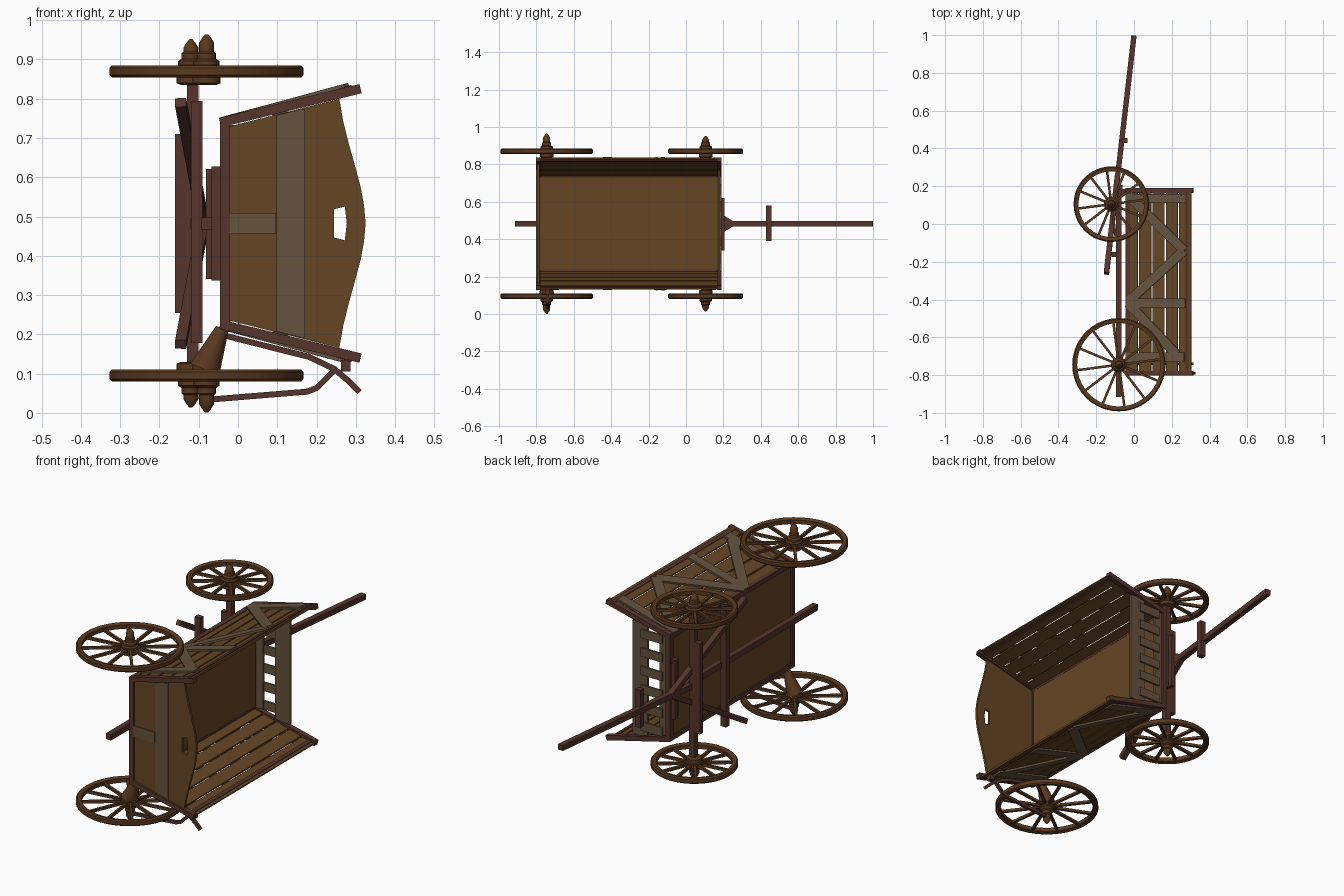
import bpy, bmesh
from math import pi, cos, sin
from mathutils import Vector, Matrix

if "Cube" in bpy.data.objects:
    bpy.data.objects.remove(bpy.data.objects["Cube"])

C = 0.4825  # mid plane of the overturned wagon (world z is its width, x its height)


def mat(name, *rgb):
    m = bpy.data.materials.new(name)
    m.diffuse_color = (*rgb, 1)
    m.use_nodes = True
    m.node_tree.nodes["Principled BSDF"].inputs["Base Color"].default_value = m.diffuse_color
    return m


PLANK = mat("plank_wood", .13, .06, .017)
RED = mat("red_wood", .09, .035, .024)
GREY = mat("grey_wood", .13, .085, .048)
WHEEL = mat("wheel_wood", .1, .04, .013)


def finish(name, bm, m, smooth=False):
    bmesh.ops.recalc_face_normals(bm, faces=bm.faces)
    me = bpy.data.meshes.new(name)
    bm.to_mesh(me)
    bm.free()
    me.materials.append(m)
    ob = bpy.data.objects.new(name, me)
    bpy.context.collection.objects.link(ob)
    if smooth:
        bpy.context.view_layer.objects.active = ob
        ob.select_set(True)
        bpy.ops.object.shade_smooth_by_angle(angle=0.6)
        ob.select_set(False)
    return ob


def add_beam(bm, p, q, w, t, n):
    """Box from p to q, t thick along n and w wide across."""
    p, q, n = Vector(p), Vector(q), Vector(n)
    d = q - p
    y = d.cross(n).normalized()
    z = y.cross(d).normalized()
    M = Matrix((d, y * w, z * t)).transposed().to_4x4()
    M.translation = (p + q) / 2
    bmesh.ops.create_cube(bm, size=1, matrix=M)


def beam(name, p, q, w, t, m, n=(1, 0, 0)):
    bm = bmesh.new()
    add_beam(bm, p, q, w, t, n)
    return finish(name, bm, m)


def box(name, x, y, z, m):
    bm = bmesh.new()
    M = Matrix.Diagonal((x[1] - x[0], y[1] - y[0], z[1] - z[0], 1))
    M.translation = (sum(x) / 2, sum(y) / 2, sum(z) / 2)
    bmesh.ops.create_cube(bm, size=1, matrix=M)
    return finish(name, bm, m)


def lathe(bm, prof, M, n, closed=False):
    rings = [[bm.verts.new(M @ Vector((r * cos(2 * pi * i / n), r * sin(2 * pi * i / n), z)))
              for i in range(n)] for r, z in prof]
    for a, b in list(zip(rings, rings[1:])) + ([(rings[-1], rings[0])] if closed else []):
        for i in range(n):
            bm.faces.new((a[i], a[(i + 1) % n], b[(i + 1) % n], b[i]))
    if not closed:
        bm.faces.new(rings[0])
        bm.faces.new(rings[-1])


def wheel(name, x, y, s, R, spokes, tip):
    M = Matrix.Translation((x, y, C + s * .387)) @ Matrix.Diagonal((1, 1, s, 1))
    bm = bmesh.new()
    # rim
    lathe(bm, [(R - .026, -.010), (R - .006, -.015), (R, -.009), (R, .009),
               (R - .006, .015), (R - .026, .010)], M, 40, True)
    # hub
    lathe(bm, [(.026, -.034), (.036, -.03), (.036, -.014), (.04, -.01), (.04, .01),
               (.033, .016), (.033, .026), (.024, .032), (.024, .046), (.019, .05),
               (.019, tip - .022), (.012, tip - .01), (.004, tip)], M, 16)
    # spokes
    for i in range(spokes):
        a = 2 * pi * (i + .25) / spokes
        u = Vector((cos(a), sin(a), 0))
        add_beam(bm, M @ (u * .03), M @ (u * (R - .015)), .013, .013, (0, 0, 1))
    finish(name, bm, WHEEL, True)


for s, side in ((1, "upper"), (-1, "lower")):
    wheel(side + "_rear_wheel", -.08, -.745, s, .247, 12, .0945)
    wheel(side + "_front_wheel", -.12, .105, s, .2, 12, .082)

    nrm = Vector((-.27, 0, s)).normalized()

    def S(x, y, off=0.0):
        return (x, y, C + s * (.2535 + .27 * (x + .045) + off))

    # flared side planks
    for i in range(5):
        x = -.012 + .071 * i
        beam(f"{side}_side_plank_{i}", S(x, -.79), S(x, .175), .065, .009, PLANK, nrm)
    # corner posts and top rail
    for y, end in ((-.79, "rear"), (.178, "front")):
        beam(f"{side}_{end}_post", (-.04, y, C + s * .258), (.312, y, C + s * .343),
             .026, .024, RED, nrm)
    beam(side + "_top_rail", S(.282, -.79), S(.282, .18), .018, .018, RED, nrm)
    beam(side + "_bottom_rail", (-.033, -.79, C + s * .256), (-.033, .18, C + s * .256), .024, .024, RED)
    # zigzag braces outside
    for i, (a, b, c, d) in enumerate(((-.04, .135, .27, .135), (-.03, .15, .265, -.14),
                                      (.265, -.14, -.03, -.41), (-.04, -.42, .272, -.42),
                                      (-.03, -.42, .225, -.69), (-.04, -.705, .265, -.705))):
        beam(f"{side}_brace_{i}", S(a, b, .011), S(c, d, .012), .05, .009, GREY, nrm)
    # hounds splaying from the pole to the sway bar
    beam(side + "_hound", (-.088, .25, C), (-.146, -.262, C + s * .308), .026, .028, RED)

# bed floor and end sills
box("floor", (-.038, -.022), (-.79, .175), (C - .255, C + .255), PLANK)
for y, end in ((-.79, "rear"), (.178, "front")):
    box(end + "_sill", (-.046, -.02), (y - .013, y + .013), (C - .268, C + .268), RED)

# tailgate with curved top and hand hole
half = [(-.03, .245), (.258, .317), (.268, .26), (.283, .2), (.297, .15), (.313, .09), (.321, .045)]
outline = [(x, C - h) for x, h in half] + [(.325, C)] + [(x, C + h) for x, h in reversed(half)]
bm = bmesh.new()
hole = [(.245, C - .036), (.272, C - .043), (.277, C), (.272, C + .043), (.245, C + .036)]
edges = []
for loop in (outline, hole):
    vs = [bm.verts.new((x, -.79, z)) for x, z in loop]
    edges += [bm.edges.new((vs[i], vs[i - 1])) for i in range(len(vs))]
bmesh.ops.triangle_fill(bm, edges=edges, use_beauty=True)
ob = finish("tailgate", bm, PLANK)
mod = ob.modifiers.new("thickness", 'SOLIDIFY')
mod.thickness, mod.offset = .012, 0
bm = bmesh.new()
quad = [(.098, C - .275), (.17, C - .293), (.17, C + .293), (.098, C + .275)]
f = bm.faces.new([bm.verts.new((x, -.801, z)) for x, z in quad])
ext = bmesh.ops.extrude_face_region(bm, geom=[f])
bmesh.ops.translate(bm, vec=(0, .01, 0), verts=[v for v in ext["geom"] if isinstance(v, bmesh.types.BMVert)])
finish("tailgate_batten", bm, GREY)
box("tailgate_upright", (-.02, .097), (-.801, -.79), (C - .027, C + .027), GREY)

# slatted front board
box("front_board_low", (-.03, .02), (.17, .182), (C - .25, C + .25), GREY)
box("front_board_high", (.088, .17), (.17, .182), (C - .285, C + .285), GREY)
for i in range(6):
    z = C + .093 * (i - 2.5)
    box(f"front_slat_{i}", (0, .12), (.18, .19), (z - .022, z + .022), GREY)

# undercarriage
box("reach_beam", (-.094, -.066), (-.915, .2), (C - .015, C + .015), RED)
box("front_axle", (-.13, -.1), (.091, .119), (C - .36, C + .36), RED)
box("axle_stiffener", (-.16, -.13), (.092, .118), (C - .228, C + .228), RED)
box("sway_bar", (-.12, -.09), (-.175, -.147), (C - .305, C + .312), RED)
box("front_bolster", (-.082, -.062), (.18, .206), (C - .142, C + .138), RED)
box("bed_bolster", (-.068, -.045), (.155, .185), (C - .145, C + .145), RED)
# drawing pole with crossbar
beam("pole", (-.107, .08, C), (.0, .998, C), .028, .028, RED)
box("pole_crossbar", (-.065, -.035), (.428, .456), (C - .093, C + .097), RED)

# tapered support from the lower rear hub to the bed
p, q = Vector((-.085, -.745, .11)), Vector((-.04, -.745, .215))
bm = bmesh.new()
M = Matrix.Translation(p) @ (q - p).to_track_quat('Z', 'Y').to_matrix().to_4x4()
lathe(bm, [(.04, 0), (.034, .03), (.017, (q - p).length)], M, 12)
finish("hub_support", bm, WHEEL, True)

# brake levers: bent square bars
for name, pts in (("brake_rod", [(-.07, .034), (.175, .054), (.2, .063), (.217, .08), (.245, .108)]),
                  ("brake_lever", [(-.03, .196), (.1, .163), (.18, .143), (.245, .112), (.285, .078), (.308, .055)])):
    bm = bmesh.new()
    for a, b in zip(pts, pts[1:]):
        A, B = Vector((a[0], -.74, a[1])), Vector((b[0], -.74, b[1]))
        e = (B - A).normalized() * .003
        add_beam(bm, A - e, B + e, .015, .015, (0, 1, 0))
    finish(name, bm, RED)
box("brake_bracket", (.262, .287), (-.752, -.728), (.105, .135), RED)
